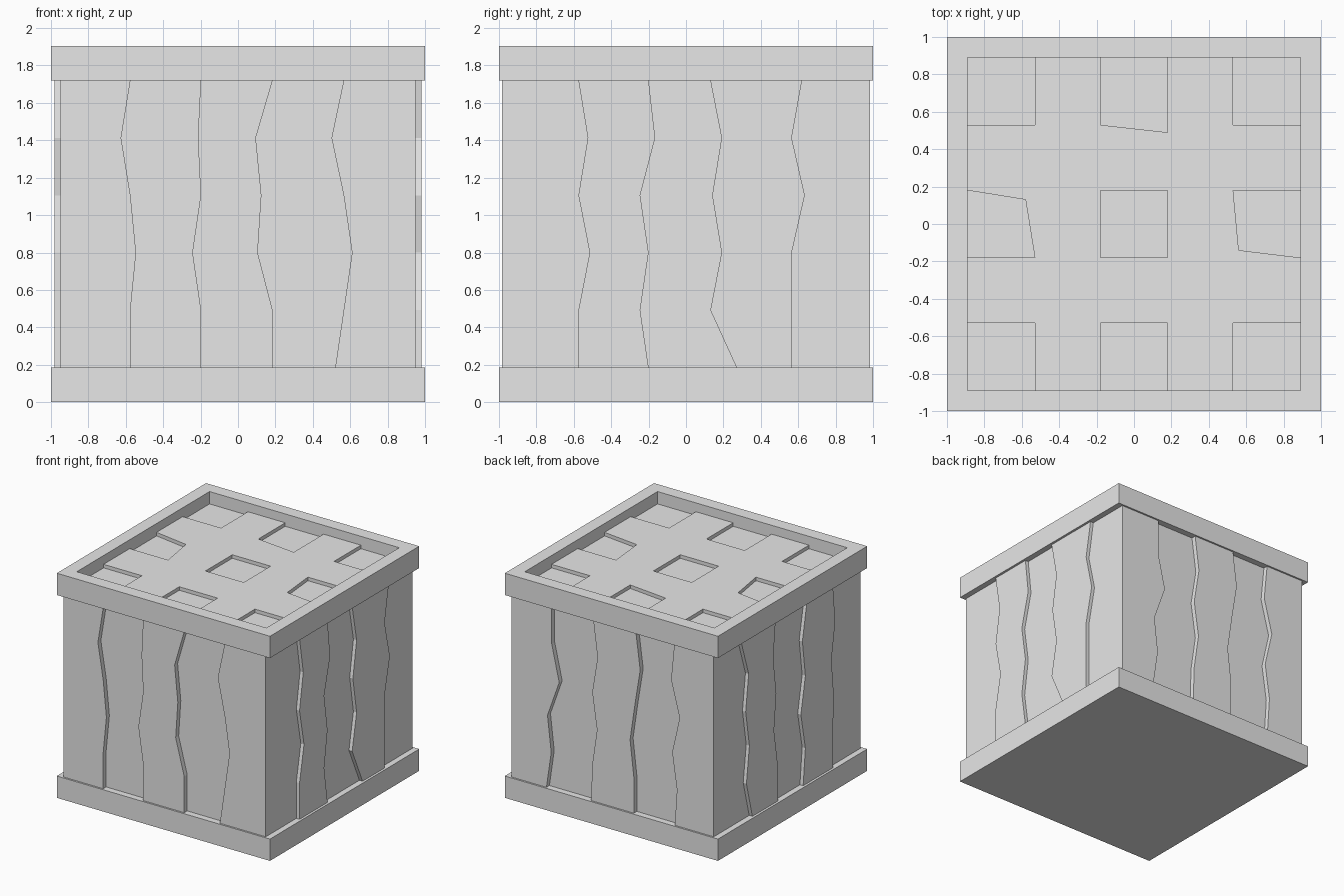
import bpy, bmesh
from math import pi
from mathutils import Matrix

old = bpy.data.objects.get("Cube")
if old:
    bpy.data.objects.remove(old, do_unlink=True)

grey = bpy.data.materials.new("light_grey")
grey.use_nodes = True
colour = (0.8, 0.8, 0.8, 1)
grey.diffuse_color = colour
grey.node_tree.nodes["Principled BSDF"].inputs["Base Color"].default_value = colour

BASE_TOP, LID_BOTTOM, LID_TOP = 0.185, 1.72, 1.905


def prism(name, points, offset):
    """Extrude a 3D polygon along an offset vector."""
    bm = bmesh.new()
    face = bm.faces.new([bm.verts.new(p) for p in points])
    extruded = bmesh.ops.extrude_face_region(bm, geom=[face], use_keep_orig=True)
    bmesh.ops.translate(bm, vec=offset,
                        verts=[g for g in extruded["geom"] if isinstance(g, bmesh.types.BMVert)])
    bmesh.ops.recalc_face_normals(bm, faces=bm.faces)
    mesh = bpy.data.meshes.new(name)
    bm.to_mesh(mesh)
    bm.free()
    mesh.materials.append(grey)
    obj = bpy.data.objects.new(name, mesh)
    bpy.context.collection.objects.link(obj)
    return obj


def slab(name, outline, low, high):
    return prism(name, [(x, y, low) for x, y in outline], (0, 0, high - low))


def rect(x0, x1, y0, y1):
    return [(x0, y0), (x1, y0), (x1, y1), (x0, y1)]


def cut(target, cutter):
    """Subtract the cutter from the target, then discard it."""
    mod = target.modifiers.new("cut", 'BOOLEAN')
    mod.operation, mod.solver, mod.object = 'DIFFERENCE', 'EXACT', cutter
    bpy.context.view_layer.objects.active = target
    bpy.ops.object.modifier_apply(modifier=mod.name)
    bpy.data.objects.remove(cutter, do_unlink=True)


def plank(name, left, right, inner, outer, turn):
    """Wavy-edged board on the wall given by quarter turns from the front."""
    heights = [BASE_TOP + (LID_BOTTOM - BASE_TOP) * i / 5 for i in range(6)]
    points = [(u, -inner, z) for u, z in zip(left, heights)]
    points += [(u, -inner, z) for u, z in reversed(list(zip(right, heights)))]
    obj = prism(name, points, (0, inner - outer, 0))
    obj.data.transform(Matrix.Rotation(turn * pi / 2, 4, 'Z'))
    return obj


# Base and the lid with its raised rim
slab("base", rect(-1, 1, -1, 1), 0, BASE_TOP)
lid = slab("lid", rect(-1, 1, -1, 1), LID_BOTTOM, LID_TOP)
cut(lid, slab("lid_recess", rect(-0.89, 0.89, -0.89, 0.89), 1.83, 2))

# Nine shallow wells in the lid, three of them crooked
crooked = {
    (0, 1): [(-0.18, 0.53), (0.18, 0.49), (0.18, 0.89), (-0.18, 0.89)],
    (-1, 0): [(-0.89, -0.18), (-0.53, -0.18), (-0.58, 0.13), (-0.89, 0.18)],
    (1, 0): [(0.56, -0.14), (0.89, -0.18), (0.89, 0.18), (0.53, 0.18)],
}
spans = {-1: (-0.89, -0.53), 0: (-0.18, 0.18), 1: (0.53, 0.89)}
for i in spans:
    for j in spans:
        outline = crooked.get((i, j), rect(*spans[i], *spans[j]))
        cut(lid, slab("well", outline, 1.8, 1.87))

# Wavy joints between boards, bottom to top: front, right, back, left walls
joints = {
    "front": [(-.575, -.575, -.545, -.575, -.625, -.575), (-.2, -.2, -.245, -.2, -.215, -.2),
              (.185, .185, .105, .125, .095, .185), (.52, .565, .61, .565, .5, .565)],
    "right": [(-.575, -.575, -.515, -.575, -.525, -.575), (-.2, -.245, -.2, -.245, -.165, -.2),
              (.27, .13, .19, .14, .19, .13), (.565, .565, .565, .635, .565, .62)],
    "back": [(-.62, -.575, -.61, -.5, -.57, -.57), (-.2, -.19, -.145, -.19, -.14, -.18),
             (.2, .2, .165, .21, .26, .22), (.585, .605, .56, .63, .55, .58)],
    "left": [(-.51, -.59, -.55, -.6, -.56, -.66), (-.17, -.17, -.22, -.19, -.23, -.2),
             (.17, .2, .14, .2, .16, .22), (.57, .57, .58, .55, .6, .57)],
}

# Body: second and fourth boards sink on front and back, stand out on the sides
body = slab("body", rect(-0.95, 0.95, -0.985, 0.985), 0.12, 1.78)
for turn, (side, edges) in enumerate(joints.items()):
    for k in (0, 2):
        if turn % 2 == 0:
            cut(body, plank("groove", edges[k], edges[k + 1], 0.945, 1.1, turn))
        else:
            plank(f"{side}_board_{k // 2 + 1}", edges[k], edges[k + 1], 0.93, 0.98, turn)
